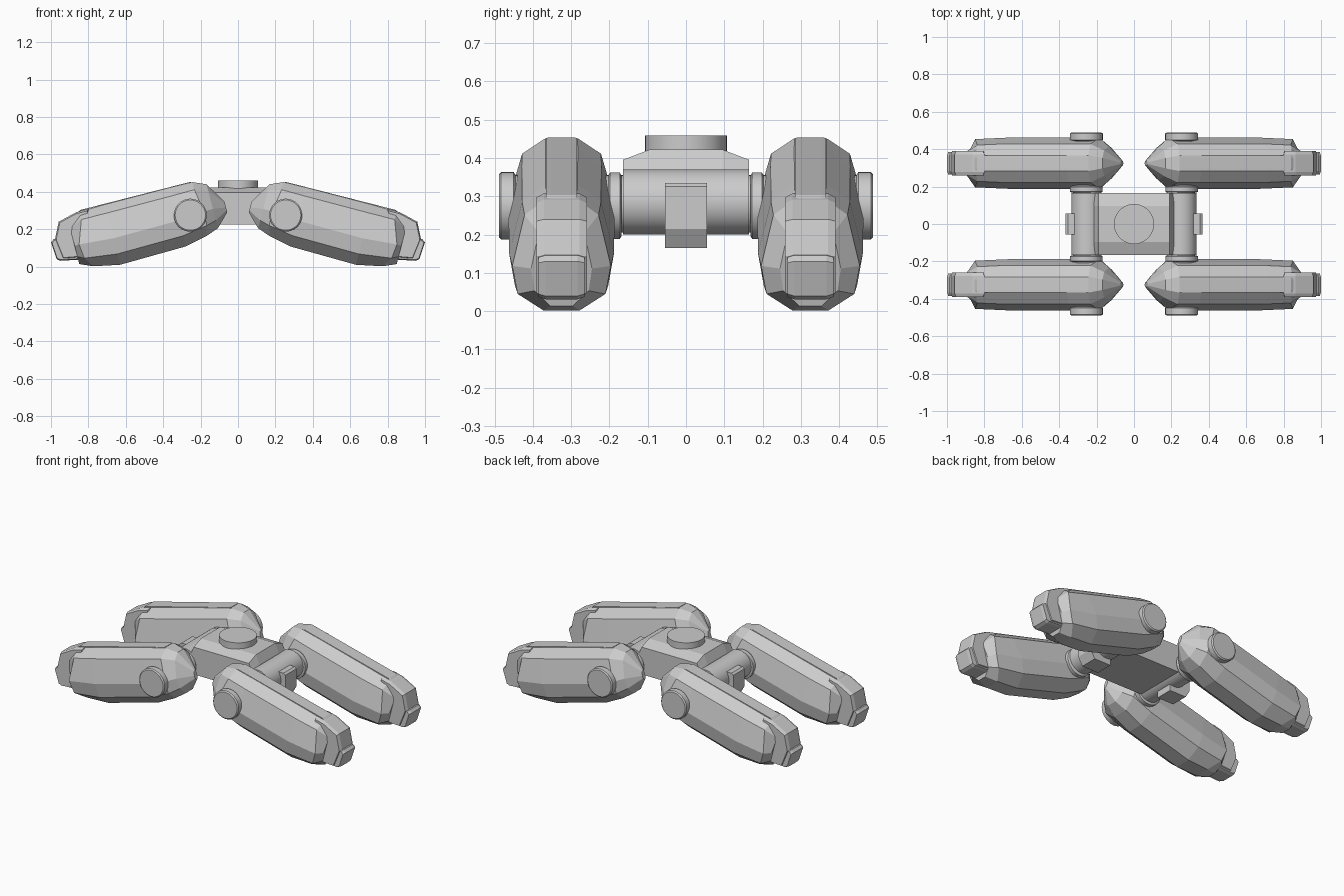
import bpy, bmesh, math
from mathutils import Vector

if "Cube" in bpy.data.objects:
    bpy.data.objects.remove(bpy.data.objects["Cube"])

TILT = math.radians(14.5)
PIVOT = (0.255, 0.275)
LEG_Y = 0.325


def leg_point(u, w, v):
    """Leg space (along, sideways, up) to world space."""
    c, s = math.cos(TILT), math.sin(TILT)
    return Vector((PIVOT[0] + u * c + v * s, LEG_Y + w, PIVOT[1] - u * s + v * c))


def make_loft(name, rings, mirror=(False, False)):
    """Skin a list of equal-length rings and cap both ends."""
    bm = bmesh.new()
    rows = [[bm.verts.new(p) for p in ring] for ring in rings]
    n = len(rows[0])
    for a, b in zip(rows, rows[1:]):
        for i in range(n):
            j = (i + 1) % n
            bm.faces.new((a[i], a[j], b[j], b[i]))
    bm.faces.new(rows[0])
    bm.faces.new(rows[-1])
    bmesh.ops.recalc_face_normals(bm, faces=bm.faces)
    me = bpy.data.meshes.new(name)
    bm.to_mesh(me)
    bm.free()
    ob = bpy.data.objects.new(name, me)
    bpy.context.collection.objects.link(ob)
    add_mirror(ob, mirror)
    return ob


def add_mirror(ob, axes):
    if any(axes):
        m = ob.modifiers.new("mirror", "MIRROR")
        m.use_axis = (axes[0], axes[1], False)


def make_lathe(name, stations, axis, centre, mirror=(False, False), n=40):
    """Round part from (position, radius) pairs along y or z."""
    rings = []
    for t, r in stations:
        ring = []
        for i in range(n):
            a = 2 * math.pi * i / n
            p, q = r * math.cos(a), r * math.sin(a)
            if axis == "y":
                ring.append((centre[0] + p, t, centre[1] + q))
            else:
                ring.append((centre[0] + p, centre[1] + q, t))
        rings.append(ring)
    ob = make_loft(name, rings, mirror)
    bpy.ops.object.select_all(action="DESELECT")
    ob.select_set(True)
    bpy.context.view_layer.objects.active = ob
    bpy.ops.object.shade_smooth_by_angle(angle=math.radians(30))
    return ob


# Leg shells: faceted pods, lofted along the tilted leg axis
# (along, top, bottom, width scale, bulge of the middle)
STATIONS = [
    (-0.195, 0.025, -0.035, 0.10, 0),
    (-0.125, 0.138, -0.105, 0.66, 0),
    (-0.055, 0.168, -0.130, 1.00, -0.02),
    (0.066, 0.170, -0.156, 1.01, 0),
    (0.430, 0.169, -0.163, 1.00, 0),
    (0.570, 0.165, -0.135, 0.94, 0.045),
    (0.640, 0.125, -0.105, 0.58, 0),
]
rings = []
for u, top, bot, k, bulge in STATIONS:
    h = top - bot
    half = [(0.042, 1.0, 0), (0.103, 0.86, 0), (0.137, 0.44, 1), (0.122, 0.18, 0.8), (0.05, 0, 0)]
    pts = [(w * k, bot + f * h, b) for w, f, b in half]
    pts += [(-w, v, b) for w, v, b in reversed(pts)]
    rings.append([leg_point(u + b * bulge, w, v) for w, v, b in pts])
make_loft("leg_shell", rings, (True, True))


def leg_prism(name, profile, half_width, inset):
    """Chamfered plate from a side profile in leg space."""
    cu = sum(p[0] for p in profile) / len(profile)
    cv = sum(p[1] for p in profile) / len(profile)
    k = 1 - inset
    layers = [(-half_width, k), (-half_width * 0.7, 1), (half_width * 0.7, 1), (half_width, k)]
    make_loft(name, [[leg_point(cu + (u - cu) * s, w, cv + (v - cv) * s)
                      for u, v in profile] for w, s in layers], (True, True))


# Toe caps, lower toe nubs and raised spine strips
leg_prism("toe_cap", [(0.52, 0.168), (0.585, 0.168), (0.69, 0.142), (0.735, 0.052),
                      (0.72, -0.06), (0.55, -0.09)], 0.066, 0.08)
leg_prism("toe_nub", [(0.66, 0.05), (0.74, 0.058), (0.757, 0.046), (0.751, -0.049),
                      (0.735, -0.062), (0.62, -0.085)], 0.06, 0.1)
leg_prism("spine_strip", [(-0.05, 0.172), (0.56, 0.174), (0.59, 0.16), (0.55, 0.12),
                          (0, 0.12)], 0.04, 0.015)

# Hub pins through the legs, with a stepped outer cap and an inner collar
make_lathe("hub_pin", [(0.168, 0.078), (0.173, 0.087), (0.198, 0.087), (0.203, 0.08),
                       (0.445, 0.08), (0.45, 0.088), (0.483, 0.088), (0.489, 0.081)],
           "y", (0.255, 0.275), (True, True))

# Cross axles
make_lathe("axle", [(-0.165, 0.085), (0.165, 0.085)], "y", (0.25, 0.285), (True, False))
make_lathe("axle_core", [(-0.2, 0.075), (0.2, 0.075)], "y", (0.25, 0.28), (True, False))

# Side blocks on the axles
block = [(0.22, 0.335), (0.352, 0.335), (0.365, 0.325), (0.365, 0.215), (0.335, 0.165), (0.22, 0.165)]
make_loft("side_block", [[(x, y, z) for x, z in block] for y in (-0.055, 0.055)], (True, False))

# Central body with chamfered top
body = [(0.165, 0.225), (0.165, 0.395), (0.095, 0.422), (-0.095, 0.422), (-0.165, 0.395), (-0.165, 0.225)]
body_rings = []
for side in (-1, 1):
    steps = [(0.215, -0.055), (0.19, 0)]
    if side == 1:
        steps.reverse()
    for x, drop in steps:
        body_rings.append([(side * x, y, z + (drop if z > 0.3 else 0)) for y, z in body])
make_loft("central_body", body_rings)

# Round mounting disc on top
make_lathe("mount_disc", [(0.40, 0.107), (0.459, 0.107)], "z", (0, 0))
